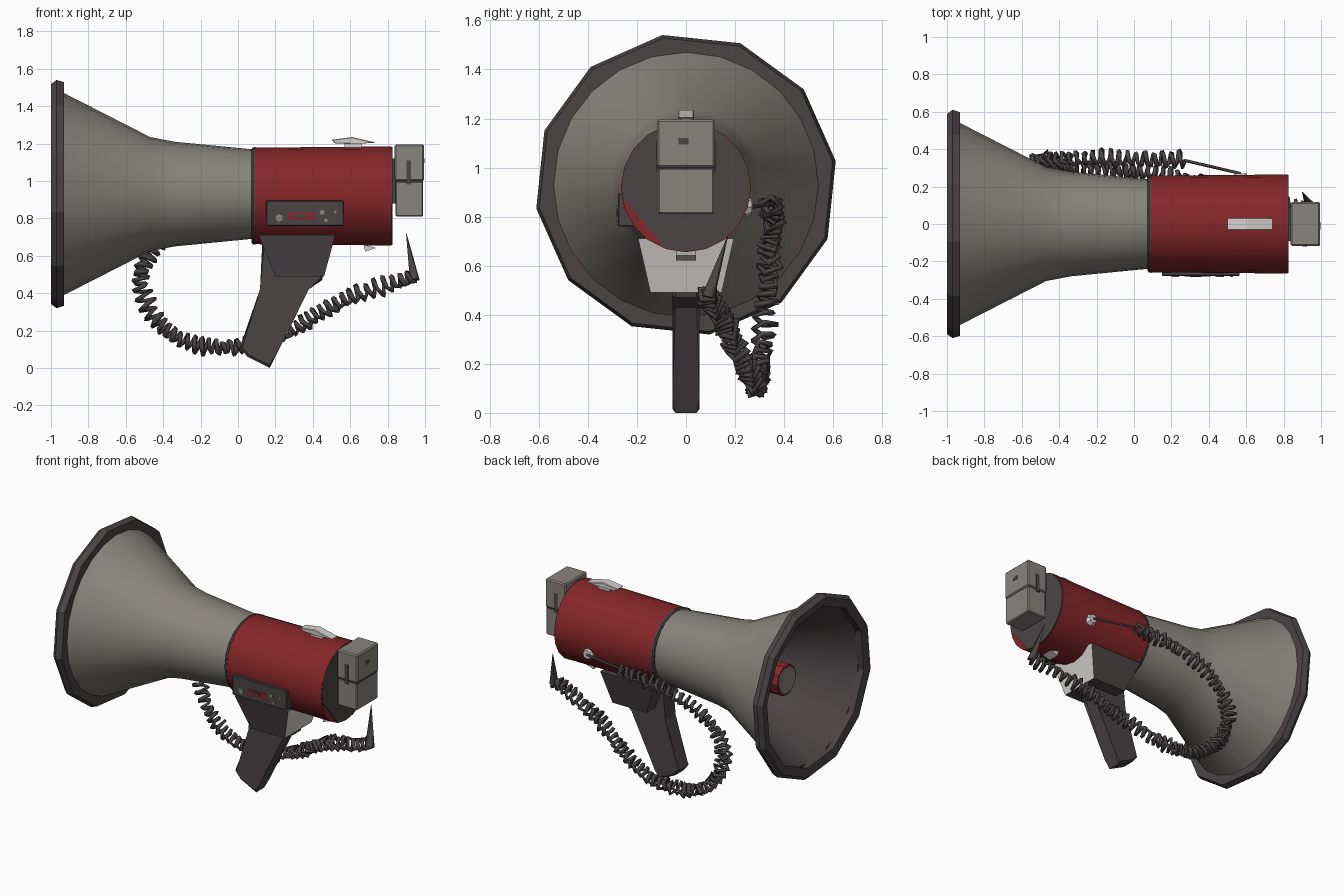
import bpy, bmesh, math, random
from mathutils import Vector, Matrix

random.seed(4)
if "Cube" in bpy.data.objects:
    bpy.data.objects.remove(bpy.data.objects["Cube"], do_unlink=True)


def material(name, rgb):
    m = bpy.data.materials.new(name)
    m.use_nodes = True
    m.diffuse_color = (*rgb, 1)
    m.node_tree.nodes["Principled BSDF"].inputs["Base Color"].default_value = (*rgb, 1)
    return m


RED = material("body red", (0.24, 0.02, 0.022))
GREY = material("warm grey", (0.25, 0.23, 0.205))
DARK = material("charcoal", (0.07, 0.058, 0.06))
LIGHT = material("pale grey", (0.66, 0.64, 0.61))


def finish(name, bm, mats, smooth=None):
    bmesh.ops.recalc_face_normals(bm, faces=bm.faces)
    mesh = bpy.data.meshes.new(name)
    bm.to_mesh(mesh)
    bm.free()
    ob = bpy.data.objects.new(name, mesh)
    bpy.context.collection.objects.link(ob)
    for m in mats:
        mesh.materials.append(m)
    if smooth:
        bpy.ops.object.select_all(action='DESELECT')
        ob.select_set(True)
        bpy.context.view_layer.objects.active = ob
        bpy.ops.object.shade_smooth_by_angle(angle=math.radians(smooth))
    return ob


def lathe(name, profile, sides, mats, cz=0.92, turn=0, closed=False, seg_mats=None, smooth=None):
    """Revolve (x, radius) points about the horn axis; open profiles get end caps."""
    bm = bmesh.new()
    rings = []
    for x, r in profile:
        angles = [turn + math.tau * i / sides for i in range(sides)]
        rings.append([bm.verts.new((x, r * math.cos(a), cz + r * math.sin(a))) for a in angles])
    count = len(rings) if closed else len(rings) - 1
    for k in range(count):
        a, b = rings[k], rings[(k + 1) % len(rings)]
        for i in range(sides):
            j = (i + 1) % sides
            f = bm.faces.new((a[i], a[j], b[j], b[i]))
            f.material_index = seg_mats[k] if seg_mats else 0
    if not closed:
        bm.faces.new(rings[0])
        bm.faces.new(rings[-1])
    return finish(name, bm, mats, smooth)


def block(name, x, y, z, mat, bevel=0):
    """Box from its ranges on each axis."""
    bm = bmesh.new()
    bmesh.ops.create_cube(bm, size=1)
    for v in bm.verts:
        v.co = [sum(r) / 2 + c * (r[1] - r[0]) for r, c in zip((x, y, z), v.co)]
    if bevel:
        bmesh.ops.bevel(bm, geom=bm.edges[:], offset=bevel, segments=1, affect='EDGES')
    return finish(name, bm, [mat])


def extrude_xz(name, outline, half_width, mat, bevel=0):
    """Side outline in x, z given thickness along y."""
    bm = bmesh.new()
    a, b = [[bm.verts.new((x, s * half_width, z)) for x, z in outline] for s in (-1, 1)]
    sides = [bm.faces.new(a), bm.faces.new(b)]
    for i in range(len(a)):
        j = (i + 1) % len(a)
        bm.faces.new((a[i], a[j], b[j], b[i]))
    if bevel:
        edges = {e for f in sides for e in f.edges}
        bmesh.ops.bevel(bm, geom=list(edges), offset=bevel, segments=1, affect='EDGES')
    return finish(name, bm, [mat])


# Horn bell: grey outside, charcoal inside
lathe("horn_bell",
      [(-0.95, 0.55), (-0.47, 0.305), (-0.34, 0.28), (0.09, 0.238),
       (0.09, 0.22), (-0.34, 0.265), (-0.47, 0.29), (-0.95, 0.53)],
      24, [GREY, DARK], cz=0.93, closed=True,
      seg_mats=[0, 0, 0, 1, 1, 1, 1, 1], smooth=35)

# Chunky faceted rubber rim
lathe("horn_rim", [(-1, 0.595), (-0.97, 0.618), (-0.93, 0.605), (-0.93, 0.535), (-0.99, 0.535)],
      12, [DARK], cz=0.93, turn=math.radians(9), closed=True)

# Inner horn driver
lathe("driver_tube", [(-0.77, 0.105), (0.05, 0.115)], 10, [RED])
lathe("driver_cap", [(-0.778, 0.092), (-0.765, 0.092)], 10, [GREY])

# Body with dark front collar
lathe("body", [(0.09, 0.258), (0.82, 0.265)], 20, [RED], smooth=35)
lathe("body_collar", [(0.072, 0.25), (0.08, 0.26), (0.093, 0.261)], 20, [DARK])

# Dark end plate, cut away along a chord at the lower front edge
plate = bmesh.new()
bmesh.ops.create_circle(plate, cap_ends=True, segments=20, radius=0.262,
                        matrix=Matrix.Translation((0.826, 0, 0.92)) @ Matrix.Rotation(math.pi / 2, 4, 'Y'))
bmesh.ops.bisect_plane(plate, geom=plate.verts[:] + plate.edges[:] + plate.faces[:],
                       plane_co=(0.82, -0.18, 0.785), plane_no=(0, -0.77, -0.64), clear_outer=True)
bmesh.ops.solidify(plate, geom=plate.faces[:], thickness=0.006)
finish("end_plate", plate, [DARK])

# Battery pack in two halves
block("pack_joint", (0.81, 0.86), (-0.09, 0.09), (0.88, 1.12), DARK)
block("pack_upper", (0.838, 0.995), (-0.118, 0.118), (1.0, 1.195), GREY, 0.008)
block("pack_lower", (0.842, 0.99), (-0.114, 0.114), (0.81, 0.998), GREY, 0.006)
block("pack_seam", (0.845, 0.988), (-0.112, 0.112), (0.99, 1.01), DARK)
block("pack_button", (0.99, 0.998), (-0.03, 0.01), (1.095, 1.12), DARK)
for side, s in (("front", -1), ("back", 1)):
    y = sorted((s * 0.115, s * 0.121))
    block("pack_slot_" + side, (0.9, 0.926), y, (0.98, 1.11), DARK)

# Control panel with switch and knobs
block("control_panel", (0.15, 0.565), (-0.277, -0.19), (0.76, 0.895), DARK, 0.004)
block("panel_switch_frame", (0.27, 0.41), (-0.281, -0.27), (0.792, 0.832), RED)
block("panel_switch", (0.3, 0.36), (-0.284, -0.27), (0.802, 0.822), DARK)
for i, (x, z, r) in enumerate([(0.22, 0.803, 0.02), (0.45, 0.832, 0.014), (0.47, 0.79, 0.01), (0.52, 0.835, 0.008)]):
    knob = bmesh.new()
    bmesh.ops.create_cone(knob, cap_ends=True, segments=8, radius1=r, radius2=r, depth=0.012,
                          matrix=Matrix.Translation((x, -0.277, z)) @ Matrix.Rotation(math.pi / 2, 4, 'X'))
    finish(f"panel_knob_{i + 1}", knob, [GREY])

# Clip on top and small hook below
extrude_xz("top_clip", [(0.5, 1.22), (0.61, 1.235), (0.74, 1.205), (0.66, 1.2), (0.52, 1.2)], 0.033, LIGHT, 0.004)
block("top_clip_foot", (0.57, 0.66), (-0.02, 0.02), (1.17, 1.205), LIGHT)
extrude_xz("lower_hook", [(0.67, 0.66), (0.74, 0.642), (0.68, 0.622)], 0.04, LIGHT)

# Handle mount: tapered block, pale on its rear face
mount = bmesh.new()
bmesh.ops.create_cube(mount, size=1)
for v in mount.verts:
    if v.co.z > 0:
        v.co = (0.52 if v.co.x > 0 else 0.11, math.copysign(0.195, v.co.y), 0.71)
    else:
        v.co = (0.46 if v.co.x > 0 else 0.2, math.copysign(0.145, v.co.y), 0.49)
mount.normal_update()
for f in mount.faces:
    f.material_index = int(f.normal.x > 0.7)
finish("handle_mount", mount, [DARK, LIGHT])

# Pistol grip
extrude_xz("handle_grip",
           [(0.13, 0.68), (0.13, 0.42), (0.01, 0.11), (0.05, 0.06), (0.17, 0.0), (0.2, 0.06),
            (0.37, 0.43), (0.45, 0.47), (0.49, 0.68)], 0.055, DARK, 0.012)

# Cord socket on the back of the body
bm = bmesh.new()
bmesh.ops.create_cone(bm, cap_ends=True, segments=8, radius1=0.045, radius2=0.03, depth=0.03,
                      matrix=Matrix.Translation((0.57, 0.255, 0.84)) @ Matrix.Rotation(-math.pi / 2, 4, 'X'))
finish("cord_socket", bm, [LIGHT])


def cord(name, points, depth):
    """Angular tube through (position, radius scale) points."""
    curve = bpy.data.curves.new(name, 'CURVE')
    curve.dimensions = '3D'
    curve.bevel_depth = depth
    curve.bevel_resolution = 0
    curve.use_fill_caps = True
    spline = curve.splines.new('POLY')
    spline.points.add(len(points) - 1)
    for p, (co, r) in zip(spline.points, points):
        p.co = (*co, 1)
        p.radius = r
    curve.materials.append(DARK)
    ob = bpy.data.objects.new(name, curve)
    bpy.context.collection.objects.link(ob)
    bpy.ops.object.select_all(action='DESELECT')
    ob.select_set(True)
    bpy.context.view_layer.objects.active = ob
    bpy.ops.object.convert(target='MESH')


# Coiled cord: jagged helix wound round a smooth path
path = [Vector(p) for p in [
    (0.5, 0.31, 0.84), (0.27, 0.34, 0.85), (-0.1, 0.35, 0.81), (-0.37, 0.35, 0.71), (-0.52, 0.33, 0.5),
    (-0.42, 0.31, 0.24), (-0.2, 0.29, 0.12), (0.05, 0.28, 0.12), (0.3, 0.23, 0.21),
    (0.55, 0.16, 0.36), (0.94, 0.08, 0.49), (1.1, 0.05, 0.53)]]
coil, phase = [], 0
for a, b, c, d in zip(path, path[1:], path[2:], path[3:]):
    steps = round((c - b).length / 0.045) * 4
    for i in range(steps):
        t = i / steps
        p = 0.5 * (2 * b + (c - a) * t + (2 * a - 5 * b + 4 * c - d) * t ** 2 + (3 * b - a - 3 * c + d) * t ** 3)
        tangent = ((c - a) + 2 * (2 * a - 5 * b + 4 * c - d) * t + 3 * (3 * b - a - 3 * c + d) * t ** 2).normalized()
        u = tangent.cross(Vector((0, 1, 0))).normalized()
        w = tangent.cross(u)
        r = random.uniform(0.03, 0.05)
        coil.append((p + r * (u * math.cos(phase) + w * math.sin(phase)), random.uniform(0.7, 1.1)))
        phase += math.tau / 4 + 0.05
cord("coiled_cord", coil, 0.015)
cord("cord_lead", [((0.57, 0.27, 0.84), 1), ((0.27, 0.34, 0.85), 1)], 0.008)
cord("cord_tip", [((0.945, 0.09, 0.47), 1), ((0.9, 0.17, 0.72), 0.05)], 0.03)
